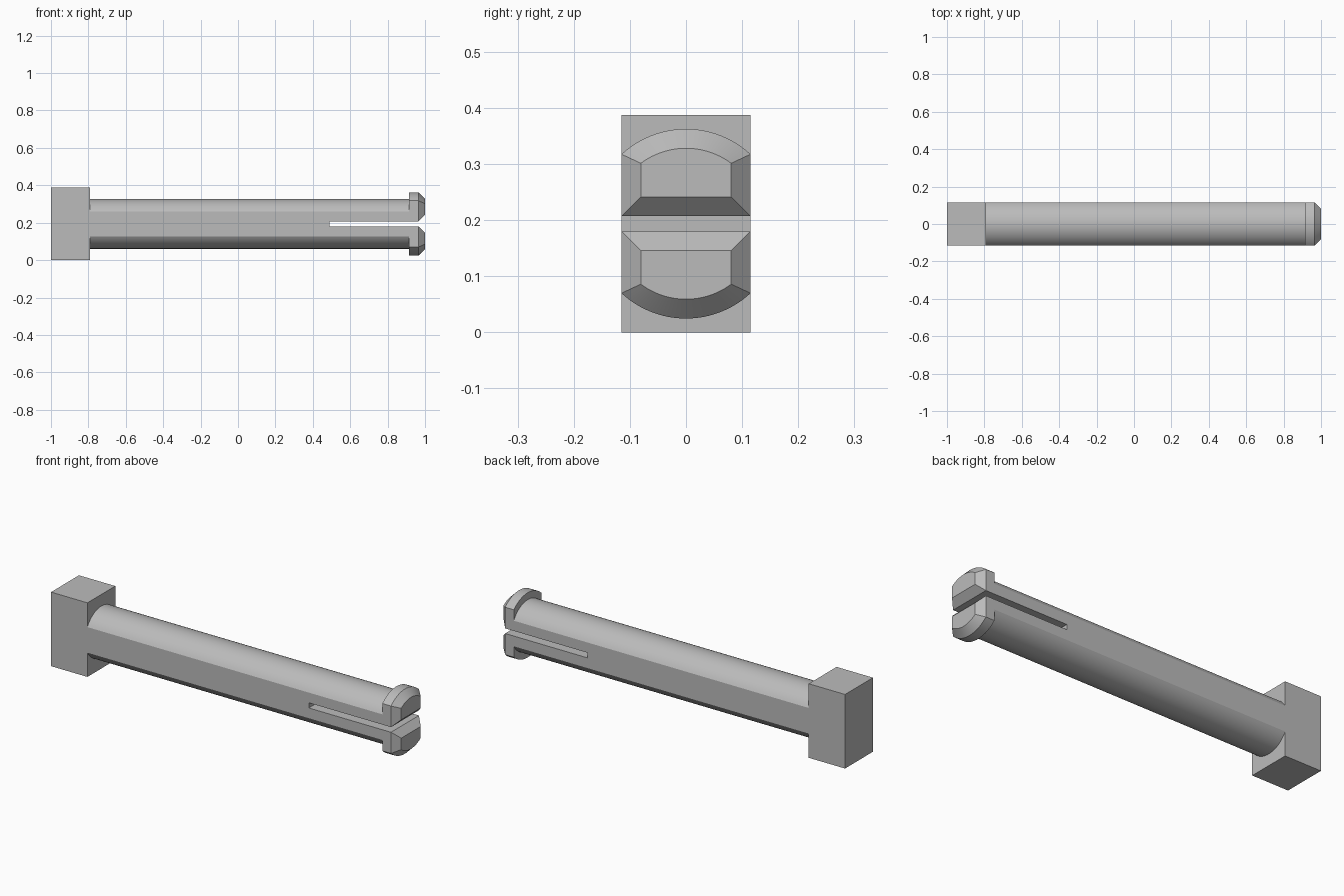
import bpy, bmesh, math

cube = bpy.data.objects.get("Cube")
if cube:
    bpy.data.objects.remove(cube, do_unlink=True)

MID = 0.1935      # height of the pin axis
HALF_W = 0.115    # half width of every part
SLOT = 0.0135     # half height of the slot
NECK, BARB, RIM, TIP = -0.79, 0.915, 0.965, 1.0

grey = bpy.data.materials.new("plain grey")
grey.use_nodes = True
grey.diffuse_color = (0.5, 0.5, 0.5, 1)
grey.node_tree.nodes["Principled BSDF"].inputs["Base Color"].default_value = (0.5, 0.5, 0.5, 1)


def arc(radius, half_w, steps=24):
    """Top arc of a circle cut off at the half width, as (y, z) points."""
    a = math.asin(half_w / radius)
    angles = [a - 2 * a * i / steps for i in range(steps + 1)]
    return [(radius * math.sin(t), radius * math.cos(t)) for t in angles]


def loft(name, sections):
    """Closed solid through (x, outline) sections along the pin."""
    bm = bmesh.new()
    rings = [[bm.verts.new((x, y, MID + z)) for y, z in pts] for x, pts in sections]
    for a, b in zip(rings, rings[1:]):
        for i in range(len(a)):
            j = (i + 1) % len(a)
            bm.faces.new((a[i], a[j], b[j], b[i]))
    bm.faces.new(rings[0])
    bm.faces.new(rings[-1])
    bmesh.ops.recalc_face_normals(bm, faces=bm.faces)
    mesh = bpy.data.meshes.new(name)
    bm.to_mesh(mesh)
    bm.free()
    mesh.materials.append(grey)
    obj = bpy.data.objects.new(name, mesh)
    bpy.context.collection.objects.link(obj)
    return obj


def box(name, x0, x1, half_w, half_h):
    pts = [(half_w, half_h), (-half_w, half_h), (-half_w, -half_h), (half_w, -half_h)]
    return loft(name, [(x0, pts), (x1, pts)])


def smooth(obj):
    bpy.ops.object.select_all(action='DESELECT')
    obj.select_set(True)
    bpy.context.view_layer.objects.active = obj
    bpy.ops.object.shade_smooth_by_angle(angle=math.radians(15))


# Square head
box("head_block", -1.0, NECK, HALF_W, MID)

# Flat-sided round shaft
top = arc(0.133, HALF_W)
outline = top + [(-y, -z) for y, z in top]
shaft = loft("shaft", [(NECK, outline), (BARB, outline)])

# Slot that splits the shaft into two prongs
cutter = box("slot_cutter", 0.49, 1.1, 0.2, SLOT)
cutter.hide_render = True
cut = shaft.modifiers.new("slot", 'BOOLEAN')
cut.operation = 'DIFFERENCE'
cut.solver = 'EXACT'
cut.object = cutter
bpy.context.view_layer.objects.active = shaft
bpy.ops.object.modifier_apply(modifier=cut.name)
bpy.data.objects.remove(cutter, do_unlink=True)
smooth(shaft)


# Chamfered barb on the end of each prong
def barb_outline(side, inset):
    w, low = HALF_W - inset, SLOT + inset
    pts = arc(0.169 - inset, w) + [(-w, low), (w, low)]
    return [(y, side * z) for y, z in pts]


for name, side in (("upper_barb", 1), ("lower_barb", -1)):
    rim = barb_outline(side, 0)
    smooth(loft(name, [(BARB, rim), (RIM, rim), (TIP, barb_outline(side, 0.0345))]))
